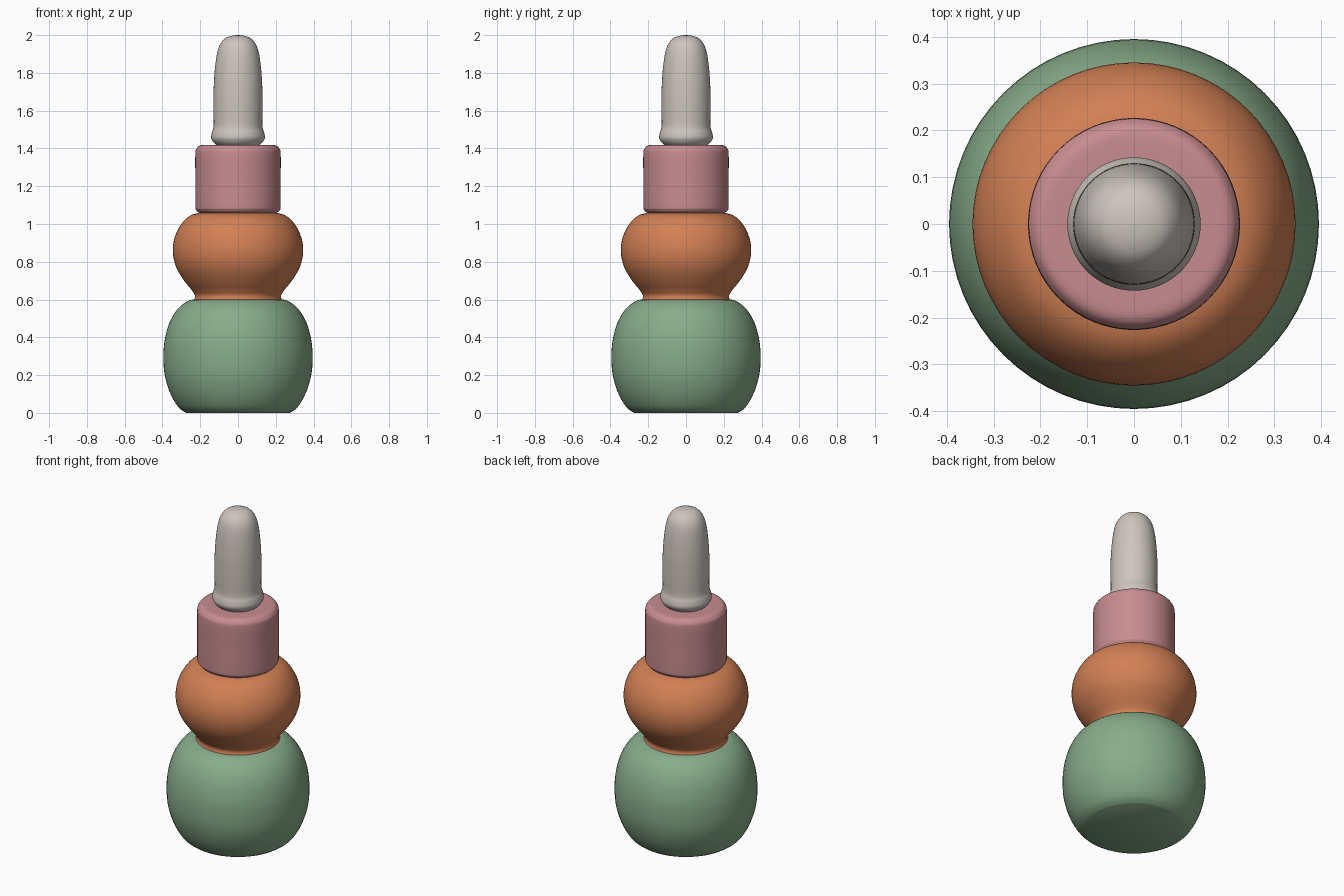
import bpy, bmesh, math
from mathutils import Vector

if "Cube" in bpy.data.objects:
    bpy.data.objects.remove(bpy.data.objects["Cube"])

SEGMENTS = 64


def material(name, rgb):
    mat = bpy.data.materials.new(name)
    mat.diffuse_color = (*rgb, 1.0)
    mat.use_nodes = True
    mat.node_tree.nodes["Principled BSDF"].inputs["Base Color"].default_value = mat.diffuse_color
    return mat


def smooth_profile(points, steps=4):
    """Catmull-Rom curve through (radius, height) points."""
    p = [Vector(q) for q in points]
    p = [p[0]] + p + [p[-1]]
    out = []
    for i in range(1, len(p) - 2):
        a, b, c, d = p[i - 1:i + 3]
        for s in range(steps):
            t = s / steps
            out.append(0.5 * (2 * b + (c - a) * t + (2 * a - 5 * b + 4 * c - d) * t ** 2
                              + (3 * b - a - 3 * c + d) * t ** 3))
    return out + [p[-1]]


def lathe(name, points, mat):
    """Turn a profile round the z axis, with flat caps at both ends."""
    bm = bmesh.new()
    rings = []
    for r, z in smooth_profile(points):
        rings.append([bm.verts.new((r * math.cos(a), r * math.sin(a), z))
                      for a in (2 * math.pi * k / SEGMENTS for k in range(SEGMENTS))])
    for lo, hi in zip(rings, rings[1:]):
        for k in range(SEGMENTS):
            n = (k + 1) % SEGMENTS
            bm.faces.new((lo[k], lo[n], hi[n], hi[k]))
    bm.faces.new(rings[0][::-1])
    bm.faces.new(rings[-1])
    mesh = bpy.data.meshes.new(name)
    bm.to_mesh(mesh)
    bm.free()
    mesh.materials.append(mat)
    obj = bpy.data.objects.new(name, mesh)
    bpy.context.collection.objects.link(obj)
    bpy.ops.object.select_all(action='DESELECT')
    obj.select_set(True)
    bpy.context.view_layer.objects.active = obj
    bpy.ops.object.shade_smooth_by_angle(angle=math.radians(40))
    return obj


# Wide rounded base with a flat underside
lathe("base_bulb", [(0.275, 0.0), (0.315, 0.03), (0.357, 0.10), (0.386, 0.19), (0.395, 0.28),
                    (0.389, 0.38), (0.362, 0.48), (0.315, 0.555), (0.255, 0.597), (0.2, 0.6)],
      material("sage green", (0.243, 0.413, 0.254)))

# Middle bulb with a narrow foot
lathe("middle_bulb", [(0.235, 0.592), (0.228, 0.62), (0.245, 0.65), (0.285, 0.70), (0.327, 0.77),
                      (0.345, 0.85), (0.335, 0.93), (0.300, 1.0), (0.255, 1.043),
                      (0.20, 1.06), (0.15, 1.065)],
      material("terracotta orange", (0.645, 0.216, 0.089)))

# Cylindrical collar with rounded rims
lathe("collar", [(0.17, 1.057), (0.205, 1.06), (0.222, 1.075), (0.226, 1.10), (0.226, 1.24),
                 (0.226, 1.37), (0.219, 1.40), (0.20, 1.416), (0.16, 1.419), (0.10, 1.419)],
      material("dusty pink", (0.578, 0.262, 0.279)))

# Tall domed tip with a flared lip
lathe("tip", [(0.105, 1.412), (0.128, 1.43), (0.142, 1.455), (0.138, 1.485), (0.129, 1.52),
              (0.130, 1.62), (0.128, 1.74), (0.118, 1.86), (0.102, 1.935),
              (0.075, 1.977), (0.04, 1.995), (0.004, 2.0)],
      material("warm grey", (0.610, 0.558, 0.515)))
